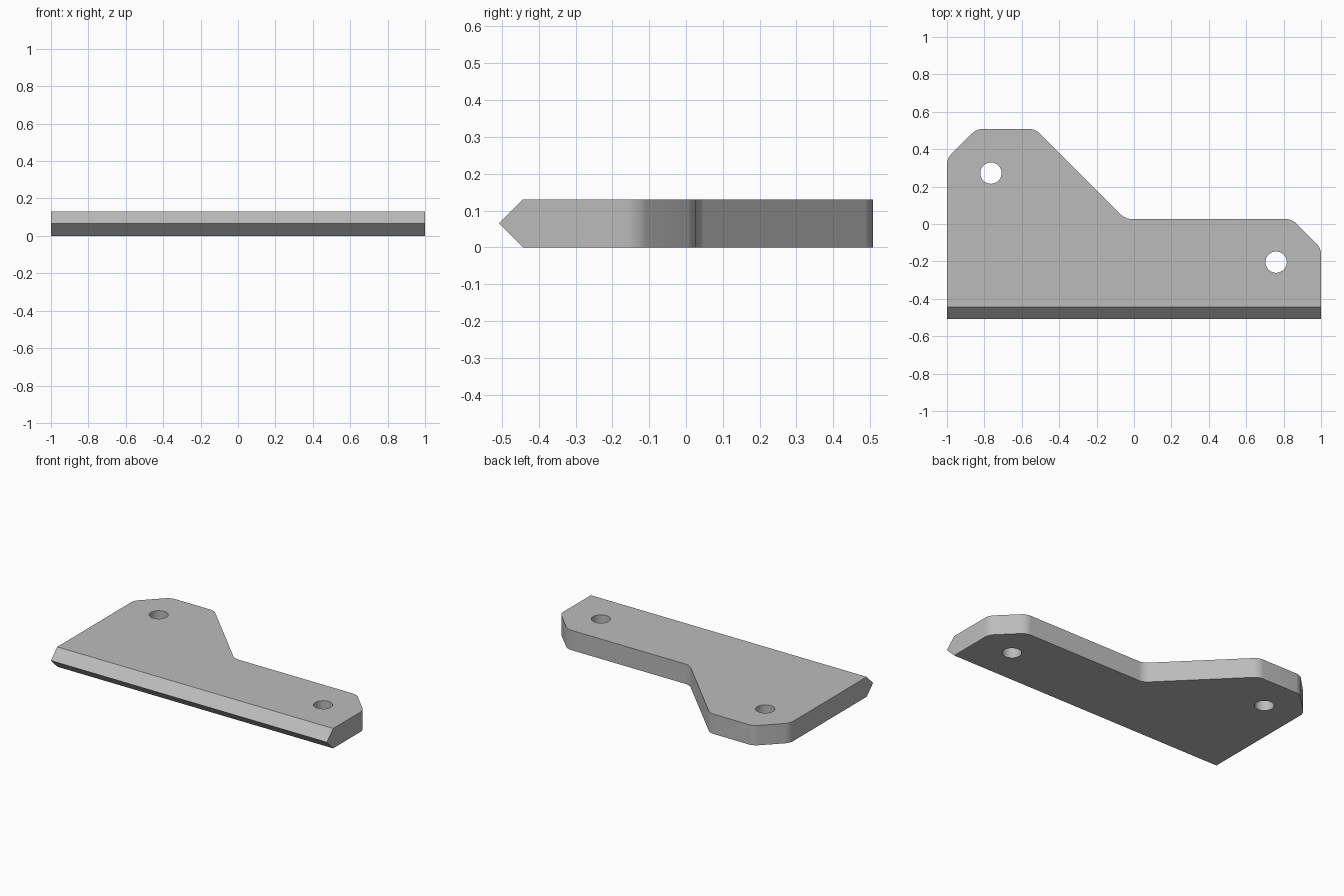
import bpy, bmesh, math

cube = bpy.data.objects.get("Cube")
if cube:
    bpy.data.objects.remove(cube, do_unlink=True)

THICK = 0.13       # plate thickness
TIP_Y = -0.508     # pointed front edge
FRONT_Y = -0.443   # where the front edge starts to taper
FILLET = 0.03

# Material
steel = bpy.data.materials.new("plain_grey")
steel.use_nodes = True
grey = (0.5, 0.5, 0.5, 1)
steel.diffuse_color = grey
steel.node_tree.nodes["Principled BSDF"].inputs["Base Color"].default_value = grey

# Plate outline, front edge first
outline = [(-1, FRONT_Y), (1, FRONT_Y), (1, -0.13), (0.843, 0.027),
           (-0.046, 0.027), (-0.527, 0.508), (-0.842, 0.508), (-1, 0.35)]
bm = bmesh.new()
corners = [bm.verts.new((x, y, 0)) for x, y in outline]
bm.faces.new(corners)

# Round every corner except the two on the front edge
bmesh.ops.bevel(bm, geom=corners[2:], offset=FILLET, segments=6,
                profile=0.5, affect='VERTICES')

# Thicken the plate
ext = bmesh.ops.extrude_face_region(bm, geom=bm.faces[:])
top = [v for v in ext["geom"] if isinstance(v, bmesh.types.BMVert)]
bmesh.ops.translate(bm, verts=top, vec=(0, 0, THICK))

# Pull the middle of the front face out to a pointed edge
uprights = [e for e in bm.edges
            if all(abs(v.co.y - FRONT_Y) < 1e-4 for v in e.verts)
            and abs(e.verts[0].co.z - e.verts[1].co.z) > 0.1]
bmesh.ops.subdivide_edges(bm, edges=uprights, cuts=1)
for v in bm.verts:
    if abs(v.co.z - THICK / 2) < 1e-4:
        v.co.y = TIP_Y
bmesh.ops.recalc_face_normals(bm, faces=bm.faces[:])

mesh = bpy.data.meshes.new("blade_plate")
bm.to_mesh(mesh)
bm.free()
plate = bpy.data.objects.new("blade_plate", mesh)
bpy.context.collection.objects.link(plate)
mesh.materials.append(steel)


def drill(x, y, radius=0.057):
    """Cut a round bolt hole straight through the plate."""
    bpy.ops.mesh.primitive_cylinder_add(vertices=48, radius=radius, depth=1,
                                        location=(x, y, 0))
    cutter = bpy.context.object
    cutter.name = "hole_cutter"
    cutter.hide_render = True
    cutter.data.materials.append(steel)
    bpy.context.view_layer.objects.active = plate
    mod = plate.modifiers.new("bolt_hole", 'BOOLEAN')
    mod.operation = 'DIFFERENCE'
    mod.solver = 'EXACT'
    mod.object = cutter
    bpy.ops.object.modifier_apply(modifier=mod.name)
    bpy.data.objects.remove(cutter, do_unlink=True)


# Bolt holes
for x, y in ((-0.765, 0.272), (0.76, -0.204)):
    drill(x, y)

# Smooth fillets and holes, crisp edges elsewhere
bpy.ops.object.select_all(action='DESELECT')
plate.select_set(True)
bpy.context.view_layer.objects.active = plate
bpy.ops.object.shade_smooth_by_angle(angle=math.radians(30))
